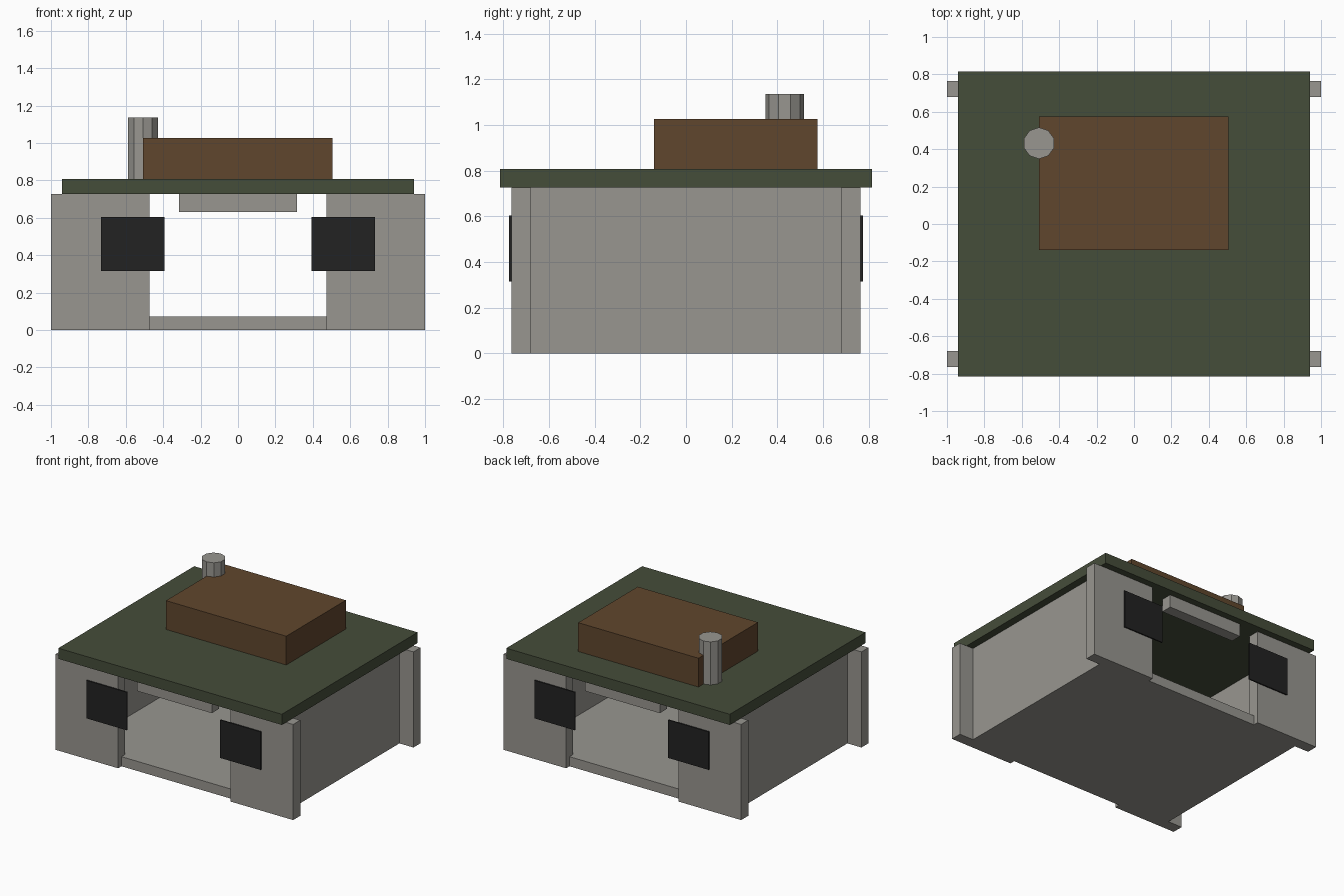
import bpy, bmesh
from mathutils import Matrix

if "Cube" in bpy.data.objects:
    bpy.data.objects.remove(bpy.data.objects["Cube"])


def material(name, rgb):
    m = bpy.data.materials.new(name)
    m.diffuse_color = (*rgb, 1.0)
    m.use_nodes = True
    m.node_tree.nodes["Principled BSDF"].inputs["Base Color"].default_value = m.diffuse_color
    return m


CONCRETE = material("concrete grey", (0.314, 0.305, 0.279))
GREEN = material("roof green", (0.060, 0.074, 0.042))
BROWN = material("crate brown", (0.117, 0.061, 0.026))
BLACK = material("shutter black", (0.016, 0.016, 0.016))


def finish(name, bm, mat):
    me = bpy.data.meshes.new(name)
    bm.to_mesh(me)
    bm.free()
    me.materials.append(mat)
    ob = bpy.data.objects.new(name, me)
    bpy.context.collection.objects.link(ob)
    return ob


def box(name, xs, ys, zs, mat):
    """Box spanning the given (min, max) ranges."""
    spans = [sorted(r) for r in (xs, ys, zs)]
    size = [b - a for a, b in spans]
    mid = [(a + b) / 2 for a, b in spans]
    bm = bmesh.new()
    bmesh.ops.create_cube(bm, size=1.0, matrix=Matrix.Translation(mid) @ Matrix.Diagonal((*size, 1)))
    return finish(name, bm, mat)


WALL_TOP = 0.727
ROOF_TOP = 0.808

# Floor slab, its edge forms the low sill in both openings
box("floor", (-0.88, 0.88), (-0.725, 0.725), (0, 0.073), CONCRETE)

# Side walls, set in from the ends of the front and back walls
for sx, side in ((-1, "left"), (1, "right")):
    box(f"{side}_wall", (sx * 0.81, sx * 0.882), (-0.70, 0.70), (0, WALL_TOP), CONCRETE)

# Front and back: wall piers, lintel and dark shutter plates
for sy, end in ((-1, "front"), (1, "back")):
    depth = (sy * 0.68, sy * 0.765)
    for sx, side in ((-1, "left"), (1, "right")):
        box(f"{end}_{side}_pier", (sx * 0.473, sx), depth, (0, WALL_TOP), CONCRETE)
        box(f"{end}_{side}_shutter", (sx * 0.393, sx * 0.733),
            (sy * 0.7655, sy * 0.775), (0.314, 0.603), BLACK)
    box(f"{end}_lintel", (-0.315, 0.315), depth, (0.63, WALL_TOP), CONCRETE)

# Roof slab and the block on top of it
box("roof", (-0.94, 0.94), (-0.816, 0.816), (WALL_TOP, ROOF_TOP), GREEN)
box("roof_block", (-0.508, 0.504), (-0.14, 0.576), (ROOF_TOP, 1.027), BROWN)

# Ten-sided chimney at the edge of the block, a corner pointing to +y
bm = bmesh.new()
height = 1.135 - ROOF_TOP
bmesh.ops.create_cone(bm, cap_ends=True, segments=10, radius1=0.084, radius2=0.084, depth=height,
                      matrix=Matrix.Translation((-0.508, 0.432, ROOF_TOP + height / 2))
                      @ Matrix.Rotation(1.5707963, 4, "Z"))
bm.verts.ensure_lookup_table()
# keep a corner on the y axis whichever way the primitive starts
if max(v.co.y for v in bm.verts) < 0.432 + 0.083:
    bmesh.ops.rotate(bm, verts=bm.verts, cent=(-0.508, 0.432, 0),
                     matrix=Matrix.Rotation(1.5707963, 3, "Z"))
finish("chimney", bm, CONCRETE)
